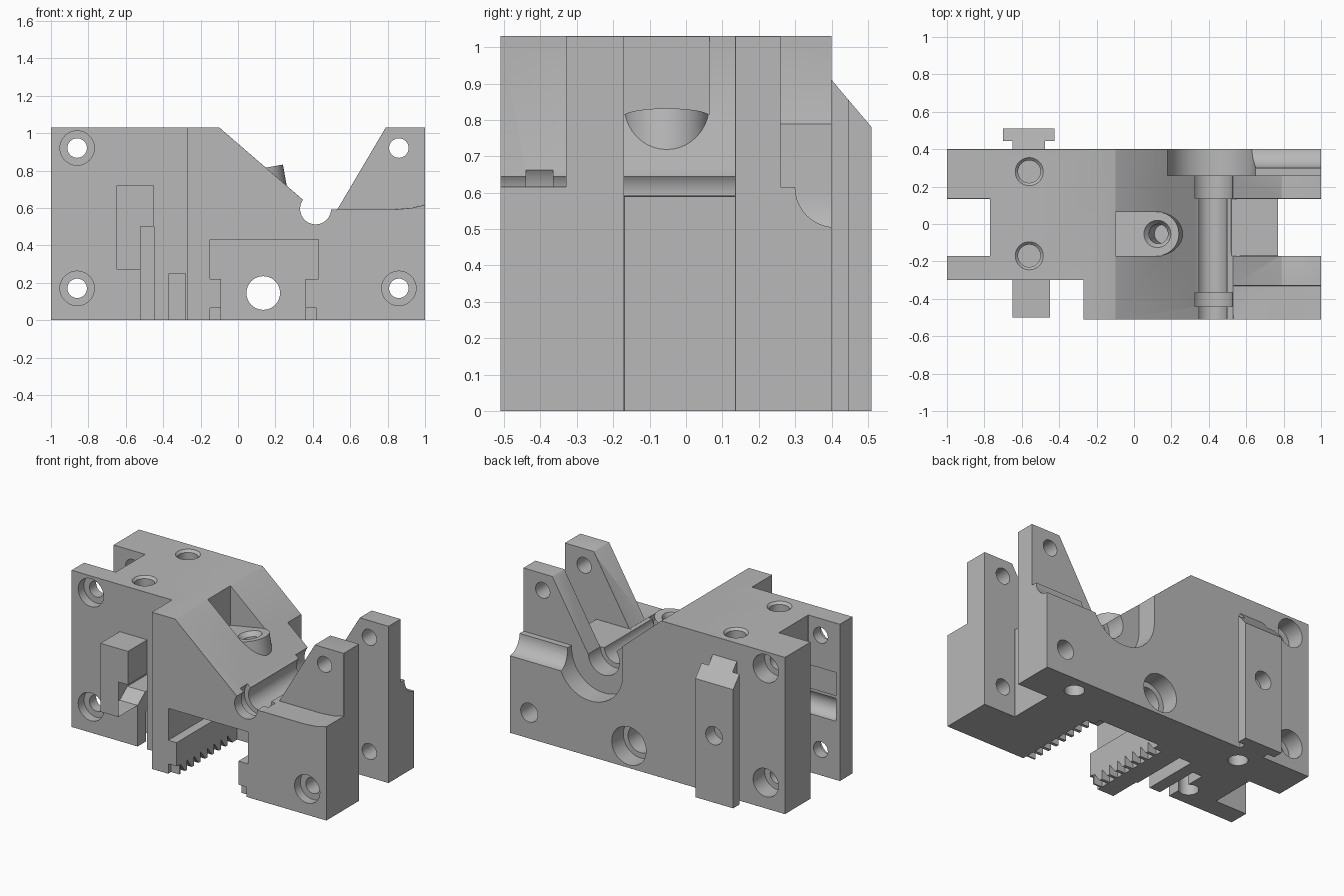
import bpy, bmesh, math
from mathutils import Vector

if "Cube" in bpy.data.objects:
    bpy.data.objects.remove(bpy.data.objects["Cube"], do_unlink=True)

grey = bpy.data.materials.new("light_grey")
grey.use_nodes = True
grey.diffuse_color = (0.48, 0.48, 0.48, 1)
grey.node_tree.nodes["Principled BSDF"].inputs["Base Color"].default_value = (0.48, 0.48, 0.48, 1)


def finish(bm, name):
    bmesh.ops.recalc_face_normals(bm, faces=bm.faces)
    mesh = bpy.data.meshes.new(name)
    bm.to_mesh(mesh)
    bm.free()
    mesh.materials.append(grey)
    ob = bpy.data.objects.new(name, mesh)
    bpy.context.collection.objects.link(ob)
    return ob


def prism(name, pts, lo, hi, axis="y"):
    """Extrude an outline: (x, z) along y, or (y, z) along x."""
    bm = bmesh.new()
    place = (lambda a, b: (a, lo, b)) if axis == "y" else (lambda a, b: (lo, a, b))
    face = bm.faces.new([bm.verts.new(place(a, b)) for a, b in pts])
    ext = bmesh.ops.extrude_face_region(bm, geom=[face])
    move = Vector((0, hi - lo, 0)) if axis == "y" else Vector((hi - lo, 0, 0))
    bmesh.ops.translate(bm, vec=move, verts=[v for v in ext["geom"] if isinstance(v, bmesh.types.BMVert)])
    return finish(bm, name)


def box(x0, x1, y0, y1, z0, z1, name="cutter"):
    return prism(name, [(x0, z0), (x1, z0), (x1, z1), (x0, z1)], y0, y1)


def rod(p, q, r, r2=None, name="cutter"):
    p, q = Vector(p), Vector(q)
    d = q - p
    bm = bmesh.new()
    bmesh.ops.create_cone(bm, cap_ends=True, segments=40, radius1=r,
                          radius2=r if r2 is None else r2, depth=d.length)
    bm.transform(d.to_track_quat("Z", "Y").to_matrix().to_4x4())
    bmesh.ops.translate(bm, vec=(p + q) / 2, verts=bm.verts)
    return finish(bm, name)


def apply(ob, mod):
    bpy.ops.object.select_all(action="DESELECT")
    bpy.context.view_layer.objects.active = ob
    ob.select_set(True)
    bpy.ops.object.modifier_apply(modifier=mod.name)


def combine(ob, tool, op="DIFFERENCE"):
    mod = ob.modifiers.new("boolean", "BOOLEAN")
    mod.operation, mod.solver, mod.object = op, "EXACT", tool
    apply(ob, mod)
    bpy.data.objects.remove(tool, do_unlink=True)


def bevel(ob, width):
    mod = ob.modifiers.new("chamfer", "BEVEL")
    mod.width, mod.segments, mod.limit_method = width, 1, "ANGLE"
    apply(ob, mod)


def ybore(ob, x, z, r, y0, y1, r2=None):
    combine(ob, rod((x, y0, z), (x, y1, z), r, r2))


# Main body outline
body = prism("main_body", [(-1, 0), (-1, 1.03), (-0.1, 1.03), (0.34, 0.65), (0.42, 0.6),
                           (0.53, 0.59), (0.79, 1.03), (1, 1.03), (1, 0)], -0.51, 0.4)

# Stepped front, end slots, gap between the ears
for dims in [(-1.1, -0.27, -0.7, -0.3, -0.1, 1.2),
             (-1.1, -0.77, -0.17, 0.135, -0.1, 1.2),
             (0.77, 1.1, -0.17, 0.135, -0.1, 1.2),
             (0.52, 1.1, -0.17, 0.135, 0.59, 1.2)]:
    combine(body, box(*dims))

# Front shoulder with a rising lip
combine(body, prism("cutter", [(0.51, 0.592), (0.84, 0.592), (0.93, 0.6), (1.1, 0.64),
                               (1.1, 1.2), (0.51, 1.2)], -0.7, -0.33))
bevel(body, 0.008)

# Rear shoulder with a concave flank
flank = [(0.41 + 0.11 * math.cos(a), 0.615 + 0.11 * math.sin(a))
         for a in [math.pi + i * math.pi / 20 for i in range(11)]]
combine(body, prism("cutter", [(0.26, 1.2), (0.26, 0.615)] + flank + [(0.6, 0.505), (0.6, 1.2)],
                    0.5, 1.1, "x"))

# Rear round recess, open upwards
recess = [(0.415 + 0.235 * math.cos(a), 0.6 + 0.235 * math.sin(a))
          for a in [math.pi + i * math.pi / 24 for i in range(25)]]
combine(body, prism("cutter", recess + [(0.65, 1.2), (0.18, 1.2)], 0.26, 0.6))

# Pivot groove with two wider seats
ybore(body, 0.415, 0.595, 0.083, -0.7, 0.6)
for y0, y1 in [(-0.44, -0.365), (0.135, 0.262)]:
    ybore(body, 0.415, 0.595, 0.113, y0, y1)

# Sloped pocket and tilted boss
combine(body, prism("cutter", [(-0.1, 1.2), (-0.1, 0.77), (0.4, 0.86), (0.4, 1.2)], -0.17, 0.065))
axis = Vector((-0.177, 0, 0.984))
top = Vector((0.125, -0.053, 0.811))
combine(body, rod(top - axis * 0.3, top, 0.117), "UNION")
combine(body, rod(top - axis * 0.2, top + axis * 0.1, 0.052))
combine(body, rod(top - axis * 0.03, top + axis * 0.01, 0.052, 0.08))

# Stepped channel through the lower front
combine(body, box(-0.15, 0.43, -0.7, 0.12, 0.22, 0.43))
combine(body, box(-0.09, 0.36, -0.7, 0.12, -0.1, 0.25))

# Serrations along both channel lips
for x0, x1 in [(-0.15, -0.08), (0.35, 0.42)]:
    combine(body, box(x0, x1, -0.6, -0.48, -0.1, 0.065))
    for i in range(8):
        y = -0.47 + i * 0.07
        combine(body, prism("cutter", [(y, -0.02), (y + 0.065, -0.02), (y, 0.065)], x0, x1, "x"))

# Bore behind the channel
ybore(body, 0.135, 0.145, 0.09, 0.05, 0.6)
ybore(body, 0.135, 0.145, 0.125, 0.28, 0.6)

# Front window, its sloped sill and the two narrow slots
combine(body, prism("cutter", [(-0.5, 0.27), (-0.3, 0.27), (-0.22, 0.33), (0, 0.33),
                               (0, 0.72), (-0.5, 0.72)], -0.65, -0.45, "x"))
combine(body, box(-0.52, -0.45, -0.5, 0.0, -0.1, 0.5))
combine(body, box(-0.37, -0.28, -0.5, 0.08, -0.1, 0.25))

# Twin grooves from the end slot into the window
for z in (0.46, 0.63):
    combine(body, rod((-0.97, -0.17, z), (-0.6, -0.17, z), 0.075))

# Corner bolt holes with counterbores
for x, z in [(-0.86, 0.92), (-0.86, 0.17), (0.86, 0.17), (0.86, 0.92)]:
    ybore(body, x, z, 0.052, -0.7, 0.6)
for x, z, face in [(-0.86, 0.92, -0.3), (-0.86, 0.17, -0.3), (0.86, 0.17, -0.51)]:
    ybore(body, x, z, 0.092, face - 0.1, face + 0.06)
for z in (0.92, 0.17):
    ybore(body, -0.86, z, 0.092, 0.28, 0.5)
ybore(body, 0.86, 0.17, 0.062, 0.25, 0.5)

# Vertical holes in the top and underside
for y in (0.28, -0.17):
    combine(body, rod((-0.56, y, 0.83), (-0.56, y, 1.1), 0.06))
    combine(body, rod((-0.56, y, 1.015), (-0.56, y, 1.04), 0.06, 0.085))
for x, y in [(-0.56, 0.28), (-0.56, -0.17), (0.7, 0.29)]:
    combine(body, rod((x, y, -0.1), (x, y, 0.2), 0.06))

# Rear mounting rail: narrow neck and wide sloped head
rail = prism("rear_rail", [(0.445, 0), (0.51, 0), (0.51, 0.78), (0.445, 0.857)], -0.7, -0.425, "x")
neck = prism("neck", [(0.39, 0), (0.47, 0), (0.47, 0.827), (0.39, 0.922)], -0.65, -0.475, "x")
combine(rail, neck, "UNION")
ybore(rail, -0.56, 0.44, 0.06, 0.42, 0.6)

for ob in (body, rail):
    bpy.ops.object.select_all(action="DESELECT")
    bpy.context.view_layer.objects.active = ob
    ob.select_set(True)
    bpy.ops.object.shade_smooth_by_angle(angle=math.radians(30))
